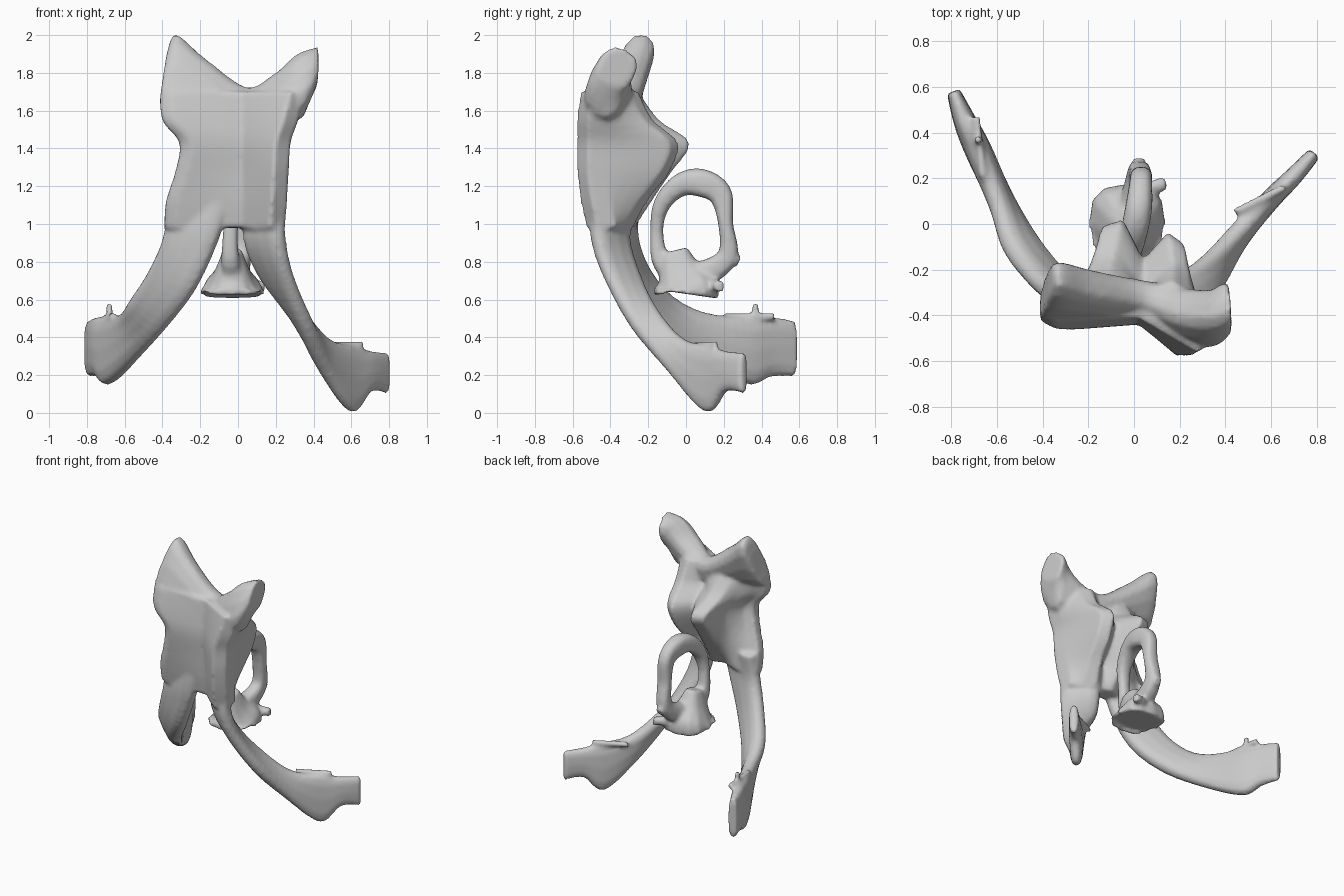
import bpy, bmesh, math
from mathutils import Vector

if "Cube" in bpy.data.objects:
    bpy.data.objects.remove(bpy.data.objects["Cube"])


def curve_rows(rows, steps=5, closed=False):
    """Smoothly resample rows of numbers (Catmull-Rom)."""
    n, out = len(rows), []
    for i in range(n if closed else n - 1):
        pick = lambda k: rows[k % n] if closed else rows[max(0, min(n - 1, k))]
        quad = list(zip(pick(i - 1), pick(i), pick(i + 1), pick(i + 2)))
        for s in range(steps):
            u = s / steps
            out.append([0.5 * (2 * b + (c - a) * u + (2 * a - 5 * b + 4 * c - d) * u * u
                               + (3 * b - a - 3 * c + d) * u ** 3) for a, b, c, d in quad])
    if not closed:
        out.append(list(rows[-1]))
    return out


def skin(bm, rings, closed=False):
    """Bridge rings of points, capping open ends."""
    vs = [[bm.verts.new(p) for p in r] for r in rings]
    n, m, faces = len(vs), len(vs[0]), []
    for i in range(n if closed else n - 1):
        a, b = vs[i], vs[(i + 1) % n]
        faces += [bm.faces.new((a[j], a[(j + 1) % m], b[(j + 1) % m], b[j])) for j in range(m)]
    if not closed:
        faces += [bm.faces.new(vs[0]), bm.faces.new(vs[-1])]
    bmesh.ops.recalc_face_normals(bm, faces=faces)


def blade(bm, rows, closed=False):
    """Sweep a flat oval; row = centre xyz, half-width vector xyz, half thickness."""
    pts = curve_rows(rows, closed=closed)
    n, rings = len(pts), []
    for i, p in enumerate(pts):
        if closed:
            q0, q1 = pts[i - 1], pts[(i + 1) % n]
        else:
            q0, q1 = pts[max(i - 1, 0)], pts[min(i + 1, n - 1)]
        tan = Vector(q1[:3]) - Vector(q0[:3])
        c, a = Vector(p[:3]), Vector(p[3:6])
        b = tan.cross(a).normalized() * p[6]
        ring = []
        for k in range(12):
            u, w = math.cos(k * math.pi / 6), math.sin(k * math.pi / 6)
            sq = lambda v: math.copysign(abs(v) ** 0.75, v)
            ring.append(c + a * sq(u) + b * sq(w))
        rings.append(ring)
    skin(bm, rings, closed)


def finish(bm, name):
    """Fuse the overlapping pieces into one soft surface."""
    me = bpy.data.meshes.new(name)
    bm.to_mesh(me)
    bm.free()
    ob = bpy.data.objects.new(name, me)
    bpy.context.collection.objects.link(ob)
    mod = ob.modifiers.new("fuse", 'REMESH')
    mod.mode, mod.voxel_size, mod.use_smooth_shade = 'VOXEL', 0.015, True
    sm = ob.modifiers.new("soften", 'SMOOTH')
    sm.factor, sm.iterations = 0.5, 3
    return ob


main = bmesh.new()

# central plate: z, left edge xy, middle y, right edge xy, right knob xy, left knob xy
plate = [
    (1.70, -.41, -.43, -.41, .36, -.56, .20, -.25, -.18, -.25),
    (1.55, -.40, -.46, -.43, .32, -.58, .20, -.17, -.14, -.14),
    (1.43, -.31, -.46, -.44, .28, -.58, .18, -.04, -.10, .02),
    (1.28, -.33, -.44, -.43, .27, -.58, .17, -.08, -.09, -.07),
    (1.12, -.38, -.41, -.42, .26, -.56, .15, -.20, -.08, -.18),
    (0.98, -.39, -.38, -.40, .25, -.53, .13, -.28, -.08, -.27),
]
rings = []
for z, lx, ly, my, rx, ry, ax, ay, bx, by in curve_rows(plate):
    sec = [(lx, ly + .03), (lx + .06, ly), (.02, my), (rx - .08, ry), (rx, ry + .06),
           (rx - .01, ry + .16), (ax + .04, ay - .05), (ax - .03, ay),
           (.04, max(-.29, min(ay, by) - .12)), (bx + .05, by), (bx - .04, by - .03),
           (bx * .6 + lx * .4, by * .35 + (ly + .13) * .65), (lx + .06, ly + .12), (lx, ly + .1)]
    rings.append([(x, y, z) for x, y in sec])
skin(main, rings)

# two-horned crest along the top
blade(main, [
    (-.395, -.31, 1.77, .02, .06, .13, .07),
    (-.33, -.29, 1.81, 0, .08, .19, .09),
    (-.18, -.31, 1.73, 0, .06, .14, .09),
    (.05, -.34, 1.60, 0, .04, .12, .08),
    (.22, -.39, 1.67, 0, .05, .12, .10),
    (.34, -.41, 1.74, 0, .07, .16, .11),
    (.42, -.36, 1.83, 0, .05, .09, .10)])

# right leg
blade(main, [
    (.15, -.38, 1.12, .07, -.12, 0, .07),
    (.14, -.40, .93, .10, -.09, 0, .06),
    (.20, -.34, .73, .08, -.09, 0, .05),
    (.33, -.22, .50, .05, -.06, -.06, .05),
    (.46, -.05, .30, .00, -.03, -.10, .05),
    (.60, .11, .18, 0, 0, -.18, .045),
    (.70, .21, .22, 0, 0, -.11, .04),
    (.79, .31, .21, 0, 0, -.11, .03)])

# left leg
blade(main, [
    (-.21, -.33, 1.12, .16, -.06, 0, .06),
    (-.25, -.33, .92, .15, -.05, 0, .06),
    (-.35, -.26, .70, .13, -.06, -.04, .06),
    (-.47, -.12, .53, .10, -.05, -.07, .06),
    (-.57, .08, .41, .04, -.03, -.12, .055),
    (-.68, .32, .33, 0, 0, -.18, .06),
    (-.74, .45, .35, 0, 0, -.16, .05),
    (-.79, .58, .34, 0, 0, -.15, .03)])

# thin spurs near the leg ends
for a, b in (((.44, .05, .36), (.66, .16, .36)), ((-.66, .20, .51), (-.69, .47, .51)),
             ((-.68, .36, .48), (-.68, .37, .58))):
    side = (.018, 0, 0) if a[2] > .45 else (0, 0, .018)
    blade(main, [a + side + (.018,), b + side + (.018,)])
finish(main, "forked_plate")

# upright ring behind the plate
ring = bmesh.new()
blade(ring, [
    (.02, .07, 1.22, .06, 0, 0, .075),
    (.03, .18, 1.16, .05, 0, 0, .065),
    (.03, .21, 1.00, .05, 0, 0, .04),
    (.02, .22, .83, .05, 0, 0, .055),
    (.00, .10, .74, .06, 0, 0, .07),
    (-.02, -.03, .74, .06, 0, 0, .07),
    (-.04, -.13, .80, .05, 0, 0, .05),
    (-.04, -.155, .96, .04, 0, 0, .035),
    (-.02, -.13, 1.10, .05, 0, 0, .045),
    (.0, -.04, 1.20, .06, 0, 0, .06)], closed=True)
# flared foot and rear bump
blade(ring, [
    (-.03, -.06, .86, .05, 0, 0, .07),
    (-.03, -.03, .74, .10, 0, 0, .12),
    (-.03, .00, .66, .16, 0, 0, .17),
    (-.03, .00, .63, .17, 0, 0, .17)])
blade(ring, [(.02, .20, .84, .04, 0, 0, .04), (.02, .28, .80, .03, 0, 0, .03)])
blade(ring, [(.05, .15, .68, 0, 0, .03, .03), (.14, .18, .67, 0, 0, .03, .03)])
finish(ring, "upright_ring")
